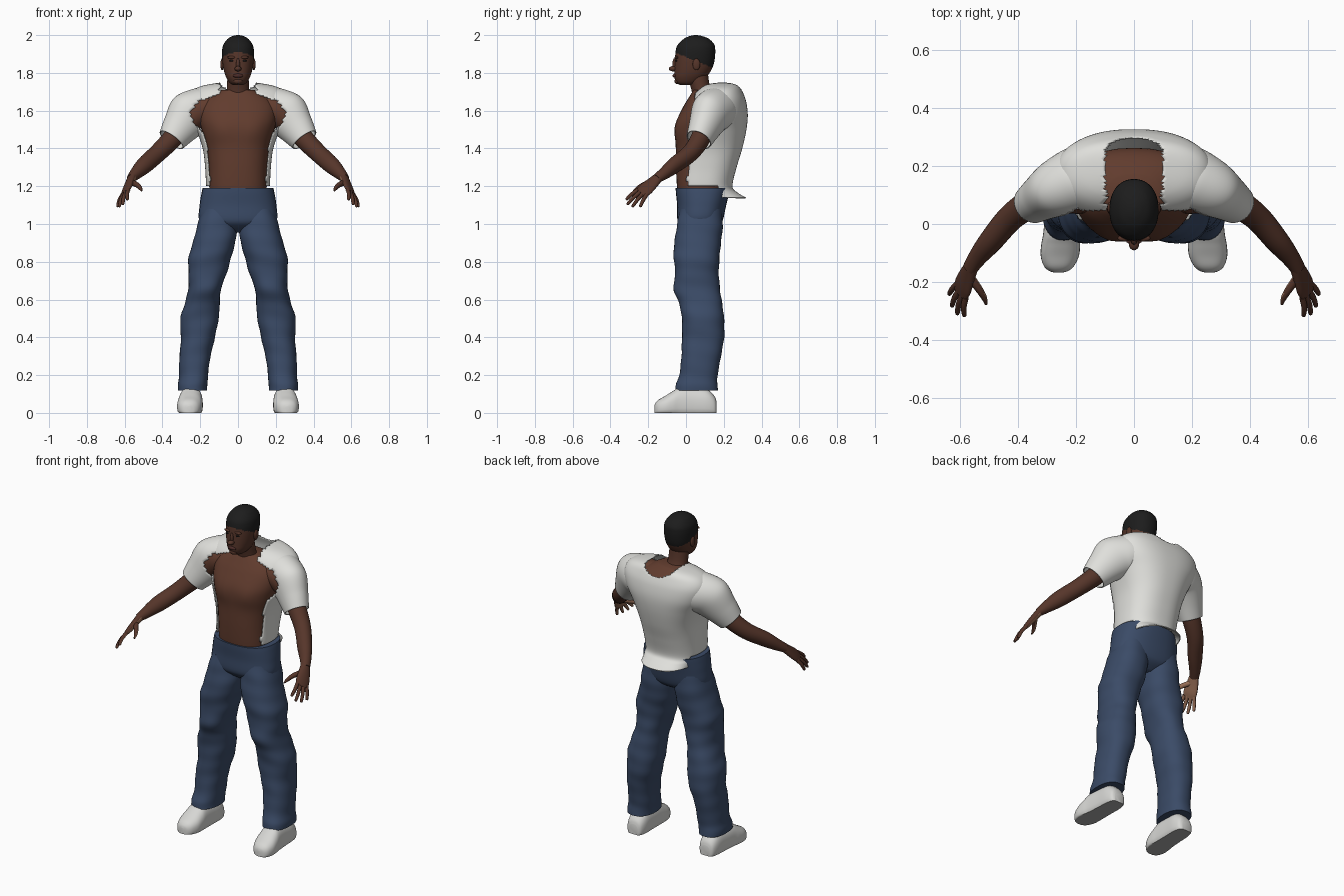
import bpy, bmesh, math
from mathutils import Vector, Matrix

cube = bpy.data.objects.get("Cube")
if cube:
    bpy.data.objects.remove(cube, do_unlink=True)


def material(name, rgb):
    m = bpy.data.materials.new(name)
    m.use_nodes = True
    m.diffuse_color = (*rgb, 1)
    bsdf = m.node_tree.nodes["Principled BSDF"]
    bsdf.inputs["Base Color"].default_value = (*rgb, 1)
    bsdf.inputs["Roughness"].default_value = 0.8
    return m


CHEST = material("chest skin", (.12, .045, .027))
SKIN = material("face and arm skin", (.093, .036, .023))
PALM = material("palm skin", (.3, .15, .09))
LIPS = material("lips", (.07, .024, .02))
HAIR = material("black hair", (.012, .012, .012))
SHIRT = material("white cotton", (.74, .74, .71))
DENIM = material("blue denim", (.043, .07, .135))
LEATHER = material("white leather", (.68, .68, .66))
SOLE = material("grey sole", (.4, .4, .39))


def finish(name, bm, mats, mirror=False, thickness=0):
    me = bpy.data.meshes.new(name)
    bm.to_mesh(me)
    bm.free()
    for m in mats:
        me.materials.append(m)
    ob = bpy.data.objects.new(name, me)
    bpy.context.collection.objects.link(ob)
    bpy.ops.object.select_all(action='DESELECT')
    ob.select_set(True)
    bpy.context.view_layer.objects.active = ob
    bpy.ops.object.shade_smooth_by_angle(angle=math.radians(50))
    if thickness:
        s = ob.modifiers.new("Thickness", 'SOLIDIFY')
        s.thickness, s.offset = thickness, -1
    if mirror:
        ob.modifiers.new("Mirror", 'MIRROR').use_mirror_merge = False
    return ob


def spline(a, b, c, d, t):
    return .5 * (2 * b + (c - a) * t + (2 * a - 5 * b + 4 * c - d) * t * t
                 + (3 * b - a - 3 * c + d) * t ** 3)


def loft(name, rings, mats, n=32, steps=5, power=2, cap=True, mirror=False,
         thickness=0, warp=None, drop=None, pick=None):
    """Skin smooth superellipse rings, each given as (centre, half axis u, half axis v)."""
    bm, last, loops = bmesh.new(), len(rings) - 1, []
    for i in range(last * steps + 1):
        k = min(i // steps, last - 1)
        t = i / steps - k
        near = [rings[min(max(j, 0), last)] for j in (k - 1, k, k + 1, k + 2)]
        c, u, v = (spline(*(r[axis] for r in near), t) for axis in range(3))
        loop = []
        for j in range(n):
            a = math.tau * j / n
            ca, sa = math.cos(a), math.sin(a)
            p = (c + u * math.copysign(abs(ca) ** (2 / power), ca)
                 + v * math.copysign(abs(sa) ** (2 / power), sa))
            loop.append(bm.verts.new(warp(p, c) if warp else p))
        loops.append(loop)
    for lo, hi in zip(loops, loops[1:]):
        for j in range(n):
            bm.faces.new((lo[j], lo[(j + 1) % n], hi[(j + 1) % n], hi[j]))
    if cap:
        bm.faces.new(loops[0])
        bm.faces.new(loops[-1])
    bmesh.ops.recalc_face_normals(bm, faces=bm.faces)
    if pick:
        for f in bm.faces:
            f.material_index = pick(f.calc_center_median(), f.normal)
    if drop:
        gone = [f for f in bm.faces if drop(f.calc_center_median())]
        bmesh.ops.delete(bm, geom=gone, context='FACES')
    return finish(name, bm, mats, mirror, thickness)


def level(z, x0, x1, y0, y1):
    """Horizontal ring filling a box."""
    return (Vector(((x0 + x1) / 2, (y0 + y1) / 2, z)),
            Vector(((x1 - x0) / 2, 0, 0)), Vector((0, (y1 - y0) / 2, 0)))


def body(rows):
    return [level(z, -w, w, y0, y1) for z, w, y0, y1 in rows]


def tube(points, side):
    """Rings across a path; each point is (x, y, z, radius along side, other radius)."""
    pos, rings = [Vector(p[:3]) for p in points], []
    for i, p in enumerate(points):
        d = (pos[min(i + 1, len(pos) - 1)] - pos[max(i - 1, 0)]).normalized()
        u = (side - d * side.dot(d)).normalized()
        rings.append((pos[i], u * p[3], u.cross(d) * p[4]))
    return rings


def blob(name, loc, size, mat, mirror=False):
    bm = bmesh.new()
    bmesh.ops.create_uvsphere(bm, u_segments=16, v_segments=10, radius=1,
                              matrix=Matrix.LocRotScale(Vector(loc), None, Vector(size)))
    finish(name, bm, [mat], mirror)


# Torso with soft chest muscles
def chest(p, c):
    if p.y < c.y:
        p.y -= .012 * math.exp(-((abs(p.x) - .085) / .06) ** 2 - ((p.z - 1.5) / .06) ** 2)
    return p


loft("torso", body([(1.14, .15, -.04, .2), (1.2, .152, -.048, .2), (1.3, .154, -.053, .21),
                    (1.4, .166, -.054, .23), (1.48, .188, -.056, .25), (1.55, .205, -.047, .26),
                    (1.62, .205, -.015, .26), (1.67, .165, .015, .23), (1.71, .09, .04, .17)]),
     [CHEST], power=2.4, warp=chest)
loft("neck", tube([(0, .1, 1.64, .075, .065), (0, .08, 1.71, .06, .05), (0, .062, 1.79, .056, .055)],
                  Vector((1, 0, 0))), [SKIN])

# Head, with the hair above a sloping hairline
loft("head", body([(1.735, .025, -.03, .04), (1.748, .045, -.05, .07), (1.775, .062, -.061, .105),
                   (1.805, .073, -.061, .128), (1.84, .08, -.06, .145), (1.88, .084, -.058, .153),
                   (1.92, .084, -.054, .155), (1.95, .077, -.043, .15), (1.98, .055, -.012, .122),
                   (1.995, .028, .02, .085), (2.0, .006, .045, .06)]),
     [SKIN, HAIR], n=48, steps=7, power=2.2, pick=lambda c, n: int(c.z > 1.885 - .4 * c.y))
blob("nose", (0, -.068, 1.822), (.018, .023, .014), SKIN)
blob("nose_bridge", (0, -.06, 1.846), (.01, .012, .032), SKIN)
blob("lips", (0, -.059, 1.785), (.027, .012, .011), LIPS)
blob("chin", (0, -.045, 1.757), (.026, .016, .017), SKIN)
blob("ears", (.084, .055, 1.845), (.009, .02, .031), SKIN, True)
blob("brows", (.033, -.049, 1.882), (.024, .011, .008), SKIN, True)
blob("eyes", (.033, -.052, 1.864), (.014, .005, .005), HAIR, True)

# Shoulders and arms
spread = Vector((.47, .8, -.37)).normalized()
loft("shoulders", tube([(.08, .12, 1.62, .075, .07), (.2, .12, 1.6, .085, .085),
                        (.28, .108, 1.535, .068, .07), (.33, .088, 1.48, .055, .058)], spread),
     [CHEST], mirror=True)
loft("arms", tube([(.28, .105, 1.53, .055, .055), (.35, .075, 1.45, .052, .053),
                   (.425, .022, 1.375, .046, .048), (.495, -.06, 1.312, .04, .045),
                   (.54, -.115, 1.268, .032, .033), (.567, -.155, 1.24, .027, .023)], spread),
     [SKIN], n=24, mirror=True)

# Hands
palm_dir = Vector((-.8, .25, -.48))


def palm_side(c, n):
    return int(n.dot(palm_dir) > .35)


loft("palms", tube([(.56, -.145, 1.248, .027, .022), (.576, -.18, 1.215, .036, .019),
                    (.59, -.215, 1.183, .042, .016), (.6, -.24, 1.162, .036, .01)], spread),
     [SKIN, PALM], n=24, mirror=True, pick=palm_side)
knuckles = Vector((.595, -.23, 1.17))
for name, offset, tip in (("index", -.03, (.585, -.318, 1.128)), ("middle", -.01, (.61, -.312, 1.102)),
                          ("ring", .01, (.629, -.285, 1.09)), ("little", .03, (.638, -.243, 1.09))):
    start, tip = knuckles + spread * offset, Vector(tip)
    middle = start.lerp(tip, .5) - palm_dir * .006
    near_tip = middle.lerp(tip, .85)
    loft(name + "_fingers", tube([(*start, .011, .011), (*middle, .01, .01), (*near_tip, .008, .008),
                                  (*tip, .003, .003)], spread),
         [SKIN, PALM], n=12, steps=3, mirror=True, pick=palm_side)
loft("thumbs", tube([(.568, -.18, 1.222, .016, .016), (.535, -.225, 1.207, .014, .013),
                     (.517, -.255, 1.19, .011, .01), (.51, -.278, 1.176, .004, .004)], spread),
     [SKIN, PALM], n=12, mirror=True, pick=palm_side)

# Open shirt: the front and the neckline are cut away from full lofts
OPENING = [(1.1, .15), (1.25, .152), (1.4, .165), (1.48, .185), (1.54, .238), (1.6, .25),
           (1.65, .21), (1.69, .1), (1.8, .09)]


def opening(z):
    for (z0, x0), (z1, x1) in zip(OPENING, OPENING[1:]):
        if z <= z1:
            return x0 + (x1 - x0) * (z - z0) / (z1 - z0)
    return 0


def cut_away(c):
    front = c.y < .14 and abs(c.x) < opening(c.z)
    neck = abs(c.x) < .1 and c.z > 1.7 + 4 * c.x ** 2
    hem = c.z < 1.2 and c.y < .17
    return front or neck or hem


loft("shirt_body", body([(1.14, .15, -.06, .318), (1.165, .158, -.06, .275), (1.2, .168, -.065, .246),
                         (1.3, .174, -.065, .268), (1.4, .187, -.07, .298), (1.5, .222, -.06, .32),
                         (1.58, .26, -.025, .327), (1.65, .272, .015, .318), (1.7, .25, .05, .3),
                         (1.73, .195, .085, .283), (1.748, .1, .125, .26), (1.75, .07, .14, .24)]),
     [SHIRT], n=80, steps=7, power=2.4, cap=False, thickness=.006, drop=cut_away)
loft("sleeves", tube([(.15, .17, 1.61, .115, .11), (.205, .15, 1.602, .112, .118),
                      (.26, .125, 1.575, .1, .122), (.31, .095, 1.505, .082, .097),
                      (.352, .068, 1.445, .068, .076)], Vector((.3, .95, 0))),
     [SHIRT], n=48, steps=8, cap=False, mirror=True, thickness=.006, drop=cut_away)


# Jeans with loose folds
def folds(p, c):
    a = math.atan2(p.y - c.y, p.x - c.x)
    amount = .022 * math.sin(47 * p.z + 2 * a) * math.sin(19 * p.z - a)
    return p + (p - c) * amount


loft("jeans_hips", body([(.955, .07, .02, .13), (.985, .15, -.02, .175), (1.02, .205, -.045, .195),
                         (1.1, .203, -.047, .213), (1.16, .194, -.053, .228), (1.19, .187, -.055, .236)]),
     [DENIM], power=2.4)
loft("jeans_legs", [level(*r) for r in (
    (1.08, .01, .195, -.03, .19), (1, .004, .214, -.047, .194), (.9, .014, .238, -.062, .185),
    (.82, .038, .263, -.064, .178), (.74, .06, .262, -.058, .172), (.66, .088, .262, -.066, .18),
    (.58, .098, .282, -.036, .192), (.5, .102, .305, -.023, .2), (.4, .122, .302, -.02, .203),
    (.3, .146, .31, -.025, .184), (.2, .158, .312, -.035, .168), (.15, .162, .318, -.052, .168),
    (.118, .164, .318, -.058, .168))],
     [DENIM], n=40, power=2.3, mirror=True, warp=folds)


# Shoes with flat grey soles
def flatten(p, c):
    p.z = max(p.z, 0)
    return p


def shoe_ring(y, x, w, top):
    base = -.03 * top / .1
    return (Vector((x, y, (top + base) / 2)), Vector((w, 0, 0)), Vector((0, 0, (top - base) / 2)))


loft("shoes", [shoe_ring(*r) for r in (
    (.162, .245, .03, .06), (.15, .245, .047, .09), (.11, .245, .058, .125), (.04, .247, .06, .135),
    (-.03, .25, .063, .137), (-.07, .253, .067, .115), (-.11, .256, .066, .09), (-.145, .259, .052, .07),
    (-.162, .26, .033, .052), (-.168, .26, .012, .036))],
     [LEATHER, SOLE], power=2.4, mirror=True, warp=flatten, pick=lambda c, n: int(n.z < -.8))
